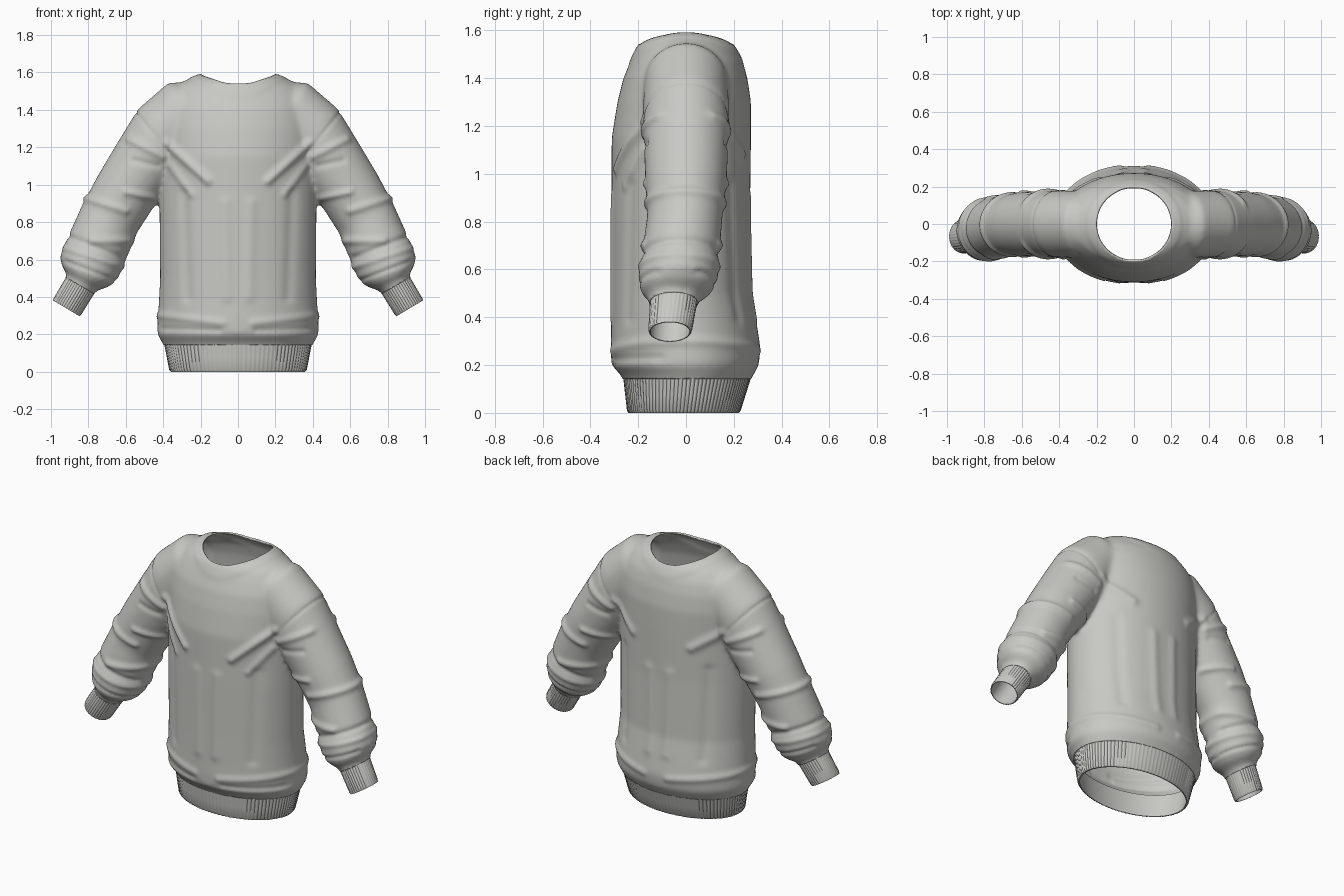
import bpy, bmesh, math
from mathutils import Vector

cube = bpy.data.objects.get("Cube")
if cube:
    bpy.data.objects.remove(cube, do_unlink=True)

# One knit colour for the whole garment
knit = bpy.data.materials.new("warm grey knit")
knit.use_nodes = True
colour = (0.58, 0.585, 0.55, 1)
knit.diffuse_color = colour
knit.node_tree.nodes["Principled BSDF"].inputs["Base Color"].default_value = colour


def loft(bm, rings, sides, rib=0.0, caps=True, closed=False):
    """Skin a list of (centre, u, v, ribbed) ellipses."""
    loops = []
    for centre, u, v, ribbed in rings:
        loop = []
        for i in range(sides):
            a = math.tau * i / sides
            k = 1 - rib if ribbed and i % 3 == 0 else 1
            loop.append(bm.verts.new(centre + k * (u * math.cos(a) + v * math.sin(a))))
        loops.append(loop)
    pairs = list(zip(loops, loops[1:]))
    if closed:
        pairs.append((loops[-1], loops[0]))
    for low, high in pairs:
        for i in range(sides):
            j = (i + 1) % sides
            bm.faces.new((low[i], low[j], high[j], high[i]))
    if caps:
        bm.faces.new(loops[0][::-1])
        bm.faces.new(loops[-1])


def make_object(name, bm, angle):
    bmesh.ops.recalc_face_normals(bm, faces=bm.faces)
    mesh = bpy.data.meshes.new(name)
    bm.to_mesh(mesh)
    bm.free()
    mesh.materials.append(knit)
    obj = bpy.data.objects.new(name, mesh)
    bpy.context.collection.objects.link(obj)
    bpy.ops.object.select_all(action="DESELECT")
    obj.select_set(True)
    bpy.context.view_layer.objects.active = obj
    bpy.ops.object.shade_smooth_by_angle(angle=math.radians(angle))
    return obj


def ribbed_band(name, start, end, ribs, rib, wall):
    """Hollow ribbed tube: outer wall out, inner wall back."""
    rings = []
    for t in (0, 0.5, 0.93, 1):
        c, u, v = (p.lerp(q, t) for p, q in zip(start, end))
        k = 1 - wall * 0.4 if t == 1 else 1
        rings.append((c, u * k, v * k, True))
    for t in (1, 0):
        c, u, v = (p.lerp(q, t) for p, q in zip(start, end))
        rings.append((c, u * (1 - wall), v * (1 - wall), False))
    bm = bmesh.new()
    loft(bm, rings, ribs * 3, rib, caps=False, closed=True)
    return make_object(name, bm, 50)


# Torso profile: height, half width, front depth, back depth
TORSO = [(0.11, 0.385, 0.25, 0.255), (0.155, 0.405, 0.27, 0.28), (0.2, 0.432, 0.312, 0.305),
         (0.27, 0.43, 0.315, 0.312), (0.38, 0.423, 0.313, 0.295), (0.5, 0.417, 0.312, 0.275),
         (0.85, 0.42, 0.312, 0.268), (1.15, 0.42, 0.311, 0.272), (1.3, 0.42, 0.287, 0.272),
         (1.4, 0.41, 0.262, 0.257), (1.47, 0.38, 0.232, 0.237), (1.53, 0.33, 0.203, 0.203),
         (1.565, 0.27, 0.165, 0.165), (1.59, 0.2, 0.1, 0.1)]
# Sleeve path: x, y, z, radius across, radius in depth
SLEEVE = [(0.15, 0, 1.4, 0.15, 0.16), (0.29, 0, 1.38, 0.185, 0.175), (0.385, 0, 1.285, 0.192, 0.18),
          (0.49, 0, 1.13, 0.182, 0.178), (0.6, 0, 0.965, 0.172, 0.17), (0.685, -0.005, 0.82, 0.165, 0.158),
          (0.765, -0.025, 0.635, 0.168, 0.163), (0.8, -0.035, 0.55, 0.166, 0.168),
          (0.82, -0.042, 0.508, 0.135, 0.145), (0.834, -0.05, 0.478, 0.092, 0.108),
          (0.867, -0.055, 0.42, 0.08, 0.095)]

body = bmesh.new()
loft(body, [(Vector((0, (b - f) / 2, z)), Vector((w, 0, 0)), Vector((0, (f + b) / 2, 0)), False)
            for z, w, f, b in TORSO], 64)
for side in (1, -1):
    path = [Vector((side * x, y, z)) for x, y, z, _, _ in SLEEVE]
    rings = []
    for i, (x, y, z, across, depth) in enumerate(SLEEVE):
        d = path[min(i + 1, len(path) - 1)] - path[max(i - 1, 0)]
        u = Vector((-d.z, 0, d.x)).normalized()
        rings.append((path[i], u * across, Vector((0, depth, 0)), False))
    loft(body, rings, 40)

# Merge torso and sleeves into one soft skin
shell = make_object("sweater_body", body, 60)
remesh = shell.modifiers.new("merge", "REMESH")
remesh.mode = "VOXEL"
remesh.voxel_size = 0.012
soften = shell.modifiers.new("soften", "SMOOTH")
soften.factor = 0.5
soften.iterations = 16
bpy.context.view_layer.update()
merged = bpy.data.meshes.new_from_object(shell.evaluated_get(bpy.context.evaluated_depsgraph_get()))
bpy.data.objects.remove(shell, do_unlink=True)
bm = bmesh.new()
bm.from_mesh(merged)
bpy.data.meshes.remove(merged)
bm.normal_update()

# Cloth folds: start, end, face (-1 front, 1 back, 0 both), width, height
FOLDS = [((0.38, 1.22), (0.16, 1.02), -1, 0.022, 0.016), ((0.36, 1.1), (0.25, 0.95), -1, 0.02, 0.009),
         ((0.38, 1.2), (0.2, 1.08), 1, 0.025, 0.012), ((0.4, 1.15), (0.58, 1.24), 0, 0.02, 0.012),
         ((0.43, 1.1), (0.56, 1.13), 0, 0.016, -0.008), ((0.45, 0.93), (0.6, 0.96), 0, 0.018, 0.012),
         ((0.6, 0.86), (0.82, 0.93), 0, 0.02, 0.012), ((0.58, 0.7), (0.78, 0.7), 0, 0.02, 0.012),
         ((0.62, 0.61), (0.9, 0.72), 0, 0.016, -0.01), ((0.62, 0.56), (0.92, 0.66), 0, 0.016, 0.009),
         ((0.66, 0.49), (0.92, 0.59), 0, 0.012, -0.009), ((0.42, 0.3), (0.08, 0.26), 0, 0.02, 0.009),
         ((0.4, 0.23), (0.1, 0.22), -1, 0.015, -0.007), ((0.07, 0.9), (0.06, 0.4), 0, 0.03, 0.007),
         ((0.29, 0.95), (0.27, 0.4), 0, 0.03, -0.007),
         ((0.37, 1.17), (0.55, 1.39), 0, 0.008, -0.005)]


def fold_height(x, z, facing):
    total = 0
    for (ax, az), (bx, bz), face, width, height in FOLDS:
        if face * facing < 0:
            continue
        dx, dz = bx - ax, bz - az
        t = ((x - ax) * dx + (z - az) * dz) / (dx * dx + dz * dz)
        if -0.2 < t < 1.2:
            c = min(max(t, 0), 1)
            gap = math.hypot(x - ax - c * dx, z - az - c * dz) / width
            total += height * math.exp(-gap * gap)
    return total


moves = []
for v in bm.verts:
    x, y, z = v.co
    h = fold_height(abs(x), z, v.normal.y)
    if z > 1.35:  # raised collar band ending in a seam
        r = math.hypot(x / 0.255, y / 0.235)
        h += 0.005 / (1 + math.exp(min((r - 1) * 60, 50)))
    moves.append(v.normal * h)
for v, move in zip(bm.verts, moves):
    v.co += move

# Open the waist and the sleeve ends
bmesh.ops.bisect_plane(bm, geom=bm.verts[:] + bm.edges[:] + bm.faces[:], plane_co=(0, 0, 0.142),
                       plane_no=(0, 0, 1), clear_inner=True)
for side in (1, -1):
    faces = [f for f in bm.faces if all(v.co.x * side > 0.55 for v in f.verts)]
    edges = list({e for f in faces for e in f.edges})
    verts = list({v for f in faces for v in f.verts})
    bmesh.ops.bisect_plane(bm, geom=verts + edges + faces, plane_co=(side * 0.844, 0, 0.46),
                           plane_no=(side * 0.5, 0, -0.86), clear_outer=True)

# Open the round neckline and even out its rim
NECK = 0.2
hole = [f for f in bm.faces if f.calc_center_median().z > 1.3
        and f.calc_center_median().xy.length < NECK]
bmesh.ops.delete(bm, geom=hole, context="FACES")
rim = [v for v in bm.verts if v.is_boundary and v.co.z > 1.35]
for step in range(12):
    targets = []
    for v in rim:
        near = [e.other_vert(v).co for e in v.link_edges if e.is_boundary]
        p = (v.co + sum(near, Vector()) / max(len(near), 1)) / 2
        k = NECK / max(p.xy.length, 0.01)
        targets.append(Vector((p.x * k, p.y * k, p.z)))
    for v, p in zip(rim, targets):
        v.co = p

shell = make_object("sweater_body", bm, 60)
cloth = shell.modifiers.new("cloth thickness", "SOLIDIFY")
cloth.thickness = 0.01
cloth.offset = -1

# Ribbed hem and cuffs
ribbed_band("waist_hem",
            (Vector((0, 0.005, 0.15)), Vector((0.395, 0, 0)), Vector((0, 0.268, 0))),
            (Vector((0, -0.01, 0)), Vector((0.366, 0, 0)), Vector((0, 0.236, 0))), 96, 0.013, 0.045)
for side, name in ((1, "left_cuff"), (-1, "right_cuff")):
    across = Vector((side * 0.86, 0, 0.51))
    ribbed_band(name,
                (Vector((side * 0.833, -0.05, 0.48)), across * 0.088, Vector((0, 0.1, 0))),
                (Vector((side * 0.918, -0.067, 0.339)), across * 0.086, Vector((0, 0.091, 0))),
                36, 0.03, 0.1)
